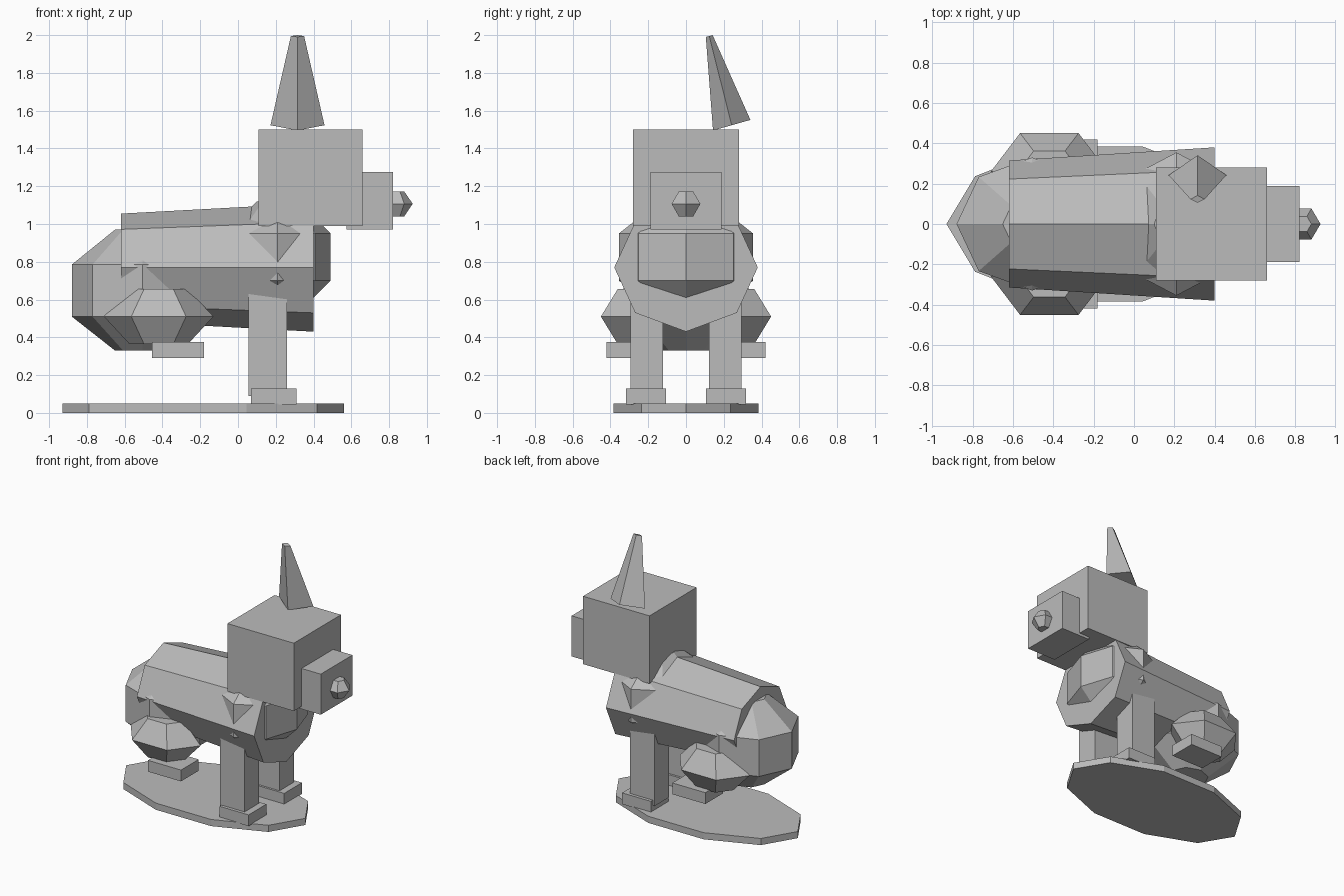
import bpy
import bmesh
from math import cos, sin, pi

cube = bpy.data.objects.get("Cube")
if cube:
    bpy.data.objects.remove(cube, do_unlink=True)

grey = bpy.data.materials.new("plain grey")
grey.use_nodes = True
grey.diffuse_color = (0.5, 0.5, 0.5, 1)
grey.node_tree.nodes["Principled BSDF"].inputs["Base Color"].default_value = (0.5, 0.5, 0.5, 1)


def loft(name, rings):
    """Join rings of points into one closed flat-shaded solid."""
    bm = bmesh.new()
    loops = [[bm.verts.new(p) for p in ring] for ring in rings]
    n = len(loops[0])
    for a, b in zip(loops, loops[1:]):
        for i in range(n):
            j = (i + 1) % n
            bm.faces.new((a[i], a[j], b[j], b[i]))
    bm.faces.new(loops[0][::-1])
    bm.faces.new(loops[-1])
    bmesh.ops.recalc_face_normals(bm, faces=bm.faces)
    mesh = bpy.data.meshes.new(name)
    bm.to_mesh(mesh)
    bm.free()
    mesh.materials.append(grey)
    obj = bpy.data.objects.new(name, mesh)
    bpy.context.collection.objects.link(obj)
    return obj


def gem(name, sides, centre, radii, profile):
    """Stack flat rings; profile holds (radius factor, z) pairs."""
    angles = [2 * pi * i / sides for i in range(sides)]
    return loft(name, [[(centre[0] + radii[0] * f * cos(a),
                         centre[1] + radii[1] * f * sin(a), z) for a in angles]
                       for f, z in profile])


def box(name, x, y, z):
    return loft(name, [[(x[0], y[0], h), (x[1], y[0], h),
                        (x[1], y[1], h), (x[0], y[1], h)] for h in z])


# Ground plate
gem("base_plate", 10, (-0.185, 0), (0.745, 0.403), [(1, 0), (1, 0.05)])

# Eight-sided trunk, widening to the chest
eighths = [i * pi / 4 for i in range(8)]
loft("trunk", [[(x, ry * cos(a), 0.77 + rz * sin(a)) for a in eighths]
               for x, ry, rz in ((-0.62, 0.315, 0.285), (0.40, 0.38, 0.34))])

# Faceted chest and rump
gem("chest", 8, (0.21, 0), (0.28, 0.355),
    [(0.39, 0.53), (1, 0.70), (1, 0.95), (0.39, 1.12)])
gem("rump", 8, (-0.505, 0), (0.375, 0.33),
    [(0.39, 0.33), (1, 0.51), (1, 0.785), (0.39, 0.97)])

# Legs and feet on both sides
for side, s in (("left", 1), ("right", -1)):
    gem("haunch_" + side, 6, (-0.42, 0.26 * s), (0.29, 0.22),
        [(0.535, 0.365), (1, 0.51), (0.535, 0.655)])
    box("rear_foot_" + side, (-0.455, -0.18), sorted((0.21 * s, 0.42 * s)), (0.29, 0.375))
    box("front_leg_" + side, (0.055, 0.26), sorted((0.122 * s, 0.293 * s)), (0.09, 0.65))
    box("front_foot_" + side, (0.07, 0.31), sorted((0.106 * s, 0.317 * s)), (0.045, 0.13))

# Head, snout and nose
box("head", (0.108, 0.66), (-0.28, 0.28), (0.99, 1.50))
box("snout", (0.575, 0.82), (-0.188, 0.188), (0.97, 1.275))
gem("nose", 6, (0.835, 0), (0.09, 0.088), [(0.5, 1.04), (1, 1.107), (0.5, 1.172)])

# Single leaning ear, four-sided and tapered
quarters = [i * pi / 2 for i in range(4)]
loft("ear", [[(0.315 + rx * cos(a), y + ry * sin(a), z + lift * sin(a)) for a in quarters]
             for rx, ry, y, z, lift in ((0.143, 0.099, 0.242, 1.523, 0.028),
                                        (0.035, 0.018, 0.123, 1.995, 0.005))])
